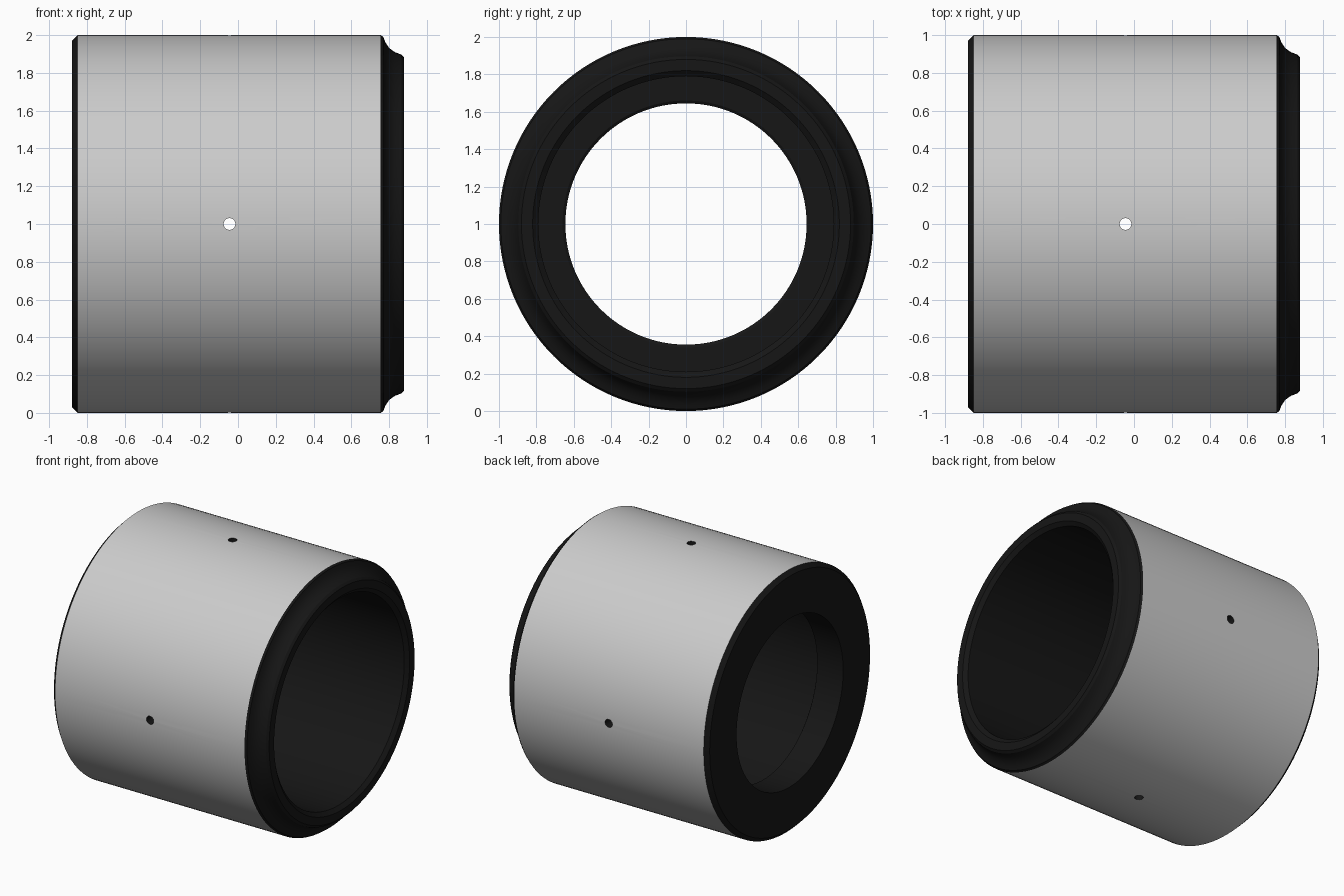
import bpy, bmesh, math
from mathutils import Matrix

if "Cube" in bpy.data.objects:
    bpy.data.objects.remove(bpy.data.objects["Cube"])

SEG = 128
# Closed cross-section (x, radius), revolved about the horizontal axis
profile = [(-0.85, 1.0), (0.755, 1.0),
           (0.77, 0.99), (0.78, 0.962), (0.80, 0.932), (0.83, 0.91), (0.865, 0.897), (0.88, 0.88),
           (0.88, 0.82), (0.855, 0.79),
           (-0.65, 0.79), (-0.65, 0.66), (-0.66, 0.645), (-0.88, 0.645),
           (-0.88, 0.97)]


def make_object(name, bm):
    bmesh.ops.recalc_face_normals(bm, faces=bm.faces)
    mesh = bpy.data.meshes.new(name)
    bm.to_mesh(mesh)
    bm.free()
    obj = bpy.data.objects.new(name, mesh)
    bpy.context.collection.objects.link(obj)
    return obj


# Full ring
bm = bmesh.new()
rings = []
for x, r in profile:
    rings.append([bm.verts.new((x, r * math.cos(a), 1 + r * math.sin(a)))
                  for a in (2 * math.pi * i / SEG for i in range(SEG))])
for k, ring in enumerate(rings):
    nxt = rings[(k + 1) % len(rings)]
    for i in range(SEG):
        j = (i + 1) % SEG
        bm.faces.new((ring[i], ring[j], nxt[j], nxt[i]))
whole = make_object("whole_ring", bm)

# Four radial pin hole cutters
bm = bmesh.new()
for k in range(4):
    rot = Matrix.Rotation(k * math.pi / 2, 4, 'X')
    place = Matrix.Translation((-0.045, 0, 1)) @ rot @ Matrix.Translation((0, 0, 0.9))
    bmesh.ops.create_cone(bm, cap_ends=True, segments=24, radius1=0.031,
                          radius2=0.031, depth=0.5, matrix=place)
cutter = make_object("hole_cutter", bm)
cutter.hide_render = True

mod = whole.modifiers.new("holes", 'BOOLEAN')
mod.operation = 'DIFFERENCE'
mod.solver = 'EXACT'
mod.object = cutter
bpy.context.view_layer.objects.active = whole
whole.select_set(True)
bpy.ops.object.modifier_apply(modifier=mod.name)


# Split into the grey outer sleeve and the black body
def is_sleeve(f):
    return all(math.hypot(v.co.y, v.co.z - 1) > 0.998 for v in f.verts)


def split(name, keep_sleeve):
    part = bmesh.new()
    part.from_mesh(whole.data)
    drop = [f for f in part.faces if is_sleeve(f) != keep_sleeve]
    bmesh.ops.delete(part, geom=drop, context='FACES')
    mesh = bpy.data.meshes.new(name)
    part.to_mesh(mesh)
    part.free()
    obj = bpy.data.objects.new(name, mesh)
    bpy.context.collection.objects.link(obj)
    bpy.ops.object.select_all(action='DESELECT')
    obj.select_set(True)
    bpy.context.view_layer.objects.active = obj
    bpy.ops.object.shade_smooth_by_angle(angle=math.radians(28))
    return obj


sleeve = split("outer_sleeve", True)
body = split("inner_body", False)
black = bpy.data.materials.new("black")
black.diffuse_color = (0.008, 0.008, 0.008, 1)
black.use_nodes = True
black.node_tree.nodes["Principled BSDF"].inputs["Base Color"].default_value = black.diffuse_color
body.data.materials.append(black)

# Remove construction helpers
for helper in (whole, cutter):
    bpy.data.objects.remove(helper, do_unlink=True)
